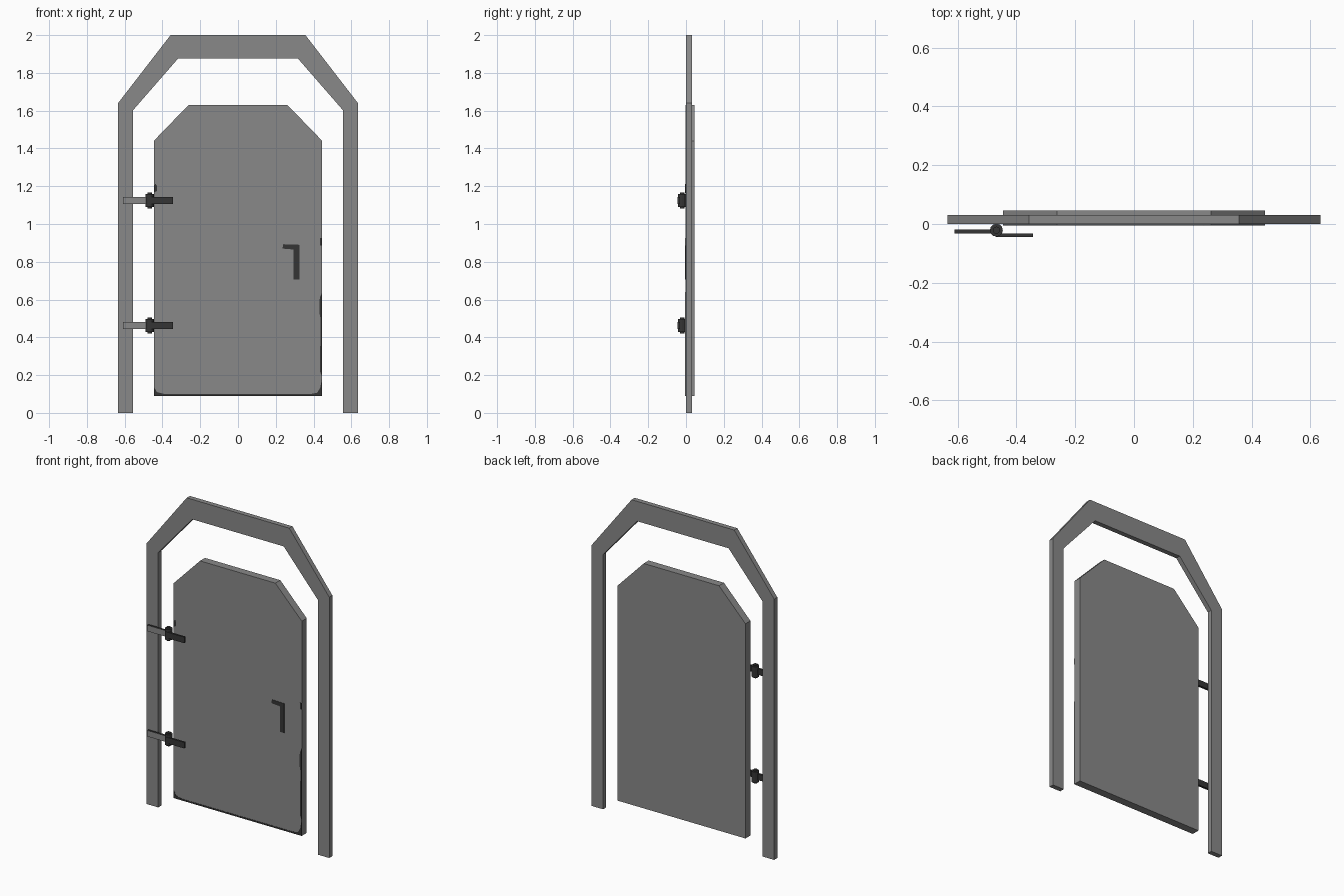
import bpy, bmesh, math

if "Cube" in bpy.data.objects:
    bpy.data.objects.remove(bpy.data.objects["Cube"])


def material(name, v):
    m = bpy.data.materials.new(name)
    m.diffuse_color = (v, v, v, 1)
    m.use_nodes = True
    m.node_tree.nodes["Principled BSDF"].inputs["Base Color"].default_value = m.diffuse_color
    return m


GREY = material("mid_grey", 0.25)
DARK = material("dark_iron", 0.035)


def finish(name, bm, *mats):
    bmesh.ops.recalc_face_normals(bm, faces=bm.faces[:])
    me = bpy.data.meshes.new(name)
    bm.to_mesh(me)
    bm.free()
    ob = bpy.data.objects.new(name, me)
    bpy.context.collection.objects.link(ob)
    for m in mats:
        me.materials.append(m)
    return ob


def prism(name, outline, y0, y1, *mats):
    """Extrude an x-z outline from y0 to y1."""
    bm = bmesh.new()
    face = bm.faces.new([bm.verts.new((x, y0, z)) for x, z in outline])
    new = bmesh.ops.extrude_face_region(bm, geom=[face])["geom"]
    verts = [v for v in new if isinstance(v, bmesh.types.BMVert)]
    bmesh.ops.translate(bm, verts=verts, vec=(0, y1 - y0, 0))
    return finish(name, bm, *mats)


def rect(x0, x1, z0, z1):
    return [(x0, z0), (x1, z0), (x1, z1), (x0, z1)]


def mirrored(half):
    """Complete a right-hand outline with its left-hand mirror image."""
    return half + [(-x, z) for x, z in reversed(half)]


# Door frame: one arch outline made of outer and inner edges
outer = mirrored([(0.635, 0), (0.635, 1.64), (0.357, 2.0)])
inner = mirrored([(0.555, 0), (0.555, 1.603), (0.318, 1.875)])
prism("door_frame", outer + inner[::-1], 0.0, 0.031, GREY)

# Door leaf with clipped top corners
prism("door_leaf", mirrored([(0.446, 0.09), (0.446, 1.44), (0.262, 1.63)]),
      -0.003, 0.046, GREY)

# Worn dark rim along the bottom and the latch edge
F0, F1 = -0.0045, -0.003
prism("bottom_rim", [(-0.446, 0.09), (0.446, 0.09), (0.446, 0.19), (0.436, 0.135),
                     (0.42, 0.107), (0.385, 0.1), (-0.39, 0.1), (-0.43, 0.11),
                     (-0.446, 0.14)], F0, F1, DARK)
prism("latch_edge_wear", [(0.446, 0.19), (0.446, 0.64), (0.433, 0.61), (0.431, 0.53),
                          (0.437, 0.5), (0.434, 0.22)], F0, F1, DARK)
prism("latch_mark", rect(0.434, 0.446, 0.885, 0.925), F0, F1, DARK)
prism("hinge_edge_wear", [(-0.446, 1.165), (-0.43, 1.175), (-0.428, 1.2),
                          (-0.437, 1.213), (-0.446, 1.2)], F0, F1, DARK)

# Flat handle
prism("handle", [(0.295, 0.705), (0.325, 0.705), (0.325, 0.89), (0.24, 0.893),
                 (0.235, 0.87), (0.295, 0.865)], -0.0055, F1, DARK)

# Two hinges: frame strap, door strap, knuckle with pin
for label, z in (("lower", 0.463), ("upper", 1.125)):
    strap = prism(label + "_frame_strap", rect(-0.61, -0.47, z - 0.019, z + 0.019),
                  -0.032, -0.018, DARK, GREY)
    for p in strap.data.polygons:
        p.material_index = int(p.normal.y < -0.5)
    prism(label + "_door_strap", rect(-0.47, -0.343, z - 0.019, z + 0.019),
          -0.044, -0.032, DARK)
    bm = bmesh.new()
    for radius, height in ((0.022, 0.068), (0.012, 0.084)):
        cyl = bmesh.ops.create_cone(bm, cap_ends=True, segments=12, radius1=radius,
                                    radius2=radius, depth=height)
        bmesh.ops.translate(bm, verts=cyl["verts"], vec=(-0.468, -0.021, z))
    finish(label + "_hinge_knuckle", bm, DARK)
